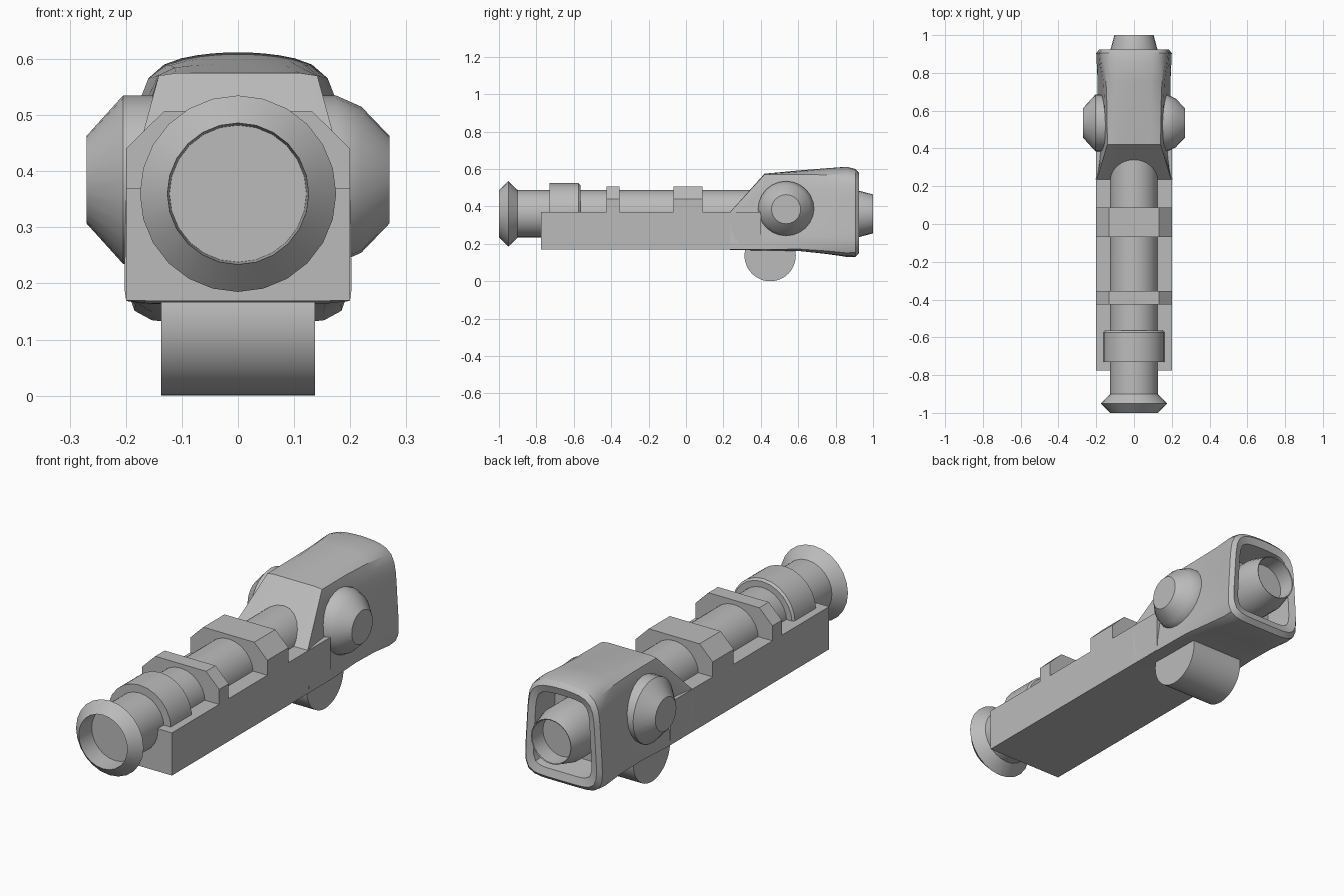
import bpy, bmesh, math
from mathutils import Matrix

cube = bpy.data.objects.get("Cube")
if cube:
    bpy.data.objects.remove(cube, do_unlink=True)

grey = bpy.data.materials.new("plain grey")
grey.use_nodes = True
colour = (0.5, 0.5, 0.5, 1)
grey.diffuse_color = colour
grey.node_tree.nodes["Principled BSDF"].inputs["Base Color"].default_value = colour

AXIS_Z = 0.36


def finish(name, bm, smooth=True):
    bmesh.ops.recalc_face_normals(bm, faces=bm.faces)
    mesh = bpy.data.meshes.new(name)
    bm.to_mesh(mesh)
    bm.free()
    mesh.materials.append(grey)
    obj = bpy.data.objects.new(name, mesh)
    bpy.context.collection.objects.link(obj)
    if smooth:
        bpy.ops.object.select_all(action='DESELECT')
        obj.select_set(True)
        bpy.context.view_layer.objects.active = obj
        bpy.ops.object.shade_smooth_by_angle(angle=math.radians(30))
    return obj


def loft(name, rings, transform=None):
    """Bridge rings of points and close both ends."""
    bm = bmesh.new()
    loops = [[bm.verts.new(p) for p in ring] for ring in rings]
    n = len(loops[0])
    for a, b in zip(loops, loops[1:]):
        for i in range(n):
            j = (i + 1) % n
            bm.faces.new((a[i], a[j], b[j], b[i]))
    bm.faces.new(loops[0])
    bm.faces.new(loops[-1])
    if transform:
        bm.transform(transform)
    return finish(name, bm)


def turned(name, profile, transform, segments=24):
    """Turn a (distance along y, radius) profile around the y axis."""
    turns = [2 * math.pi * i / segments for i in range(segments)]
    return loft(name, [[(r * math.cos(t), y, r * math.sin(t)) for t in turns]
                       for y, r in profile], transform)


def extruded(name, outline, y0, y1):
    return loft(name, [[(x, y, z) for x, z in outline] for y in (y0, y1)])


def section(y, bottom, top, half_bottom, half_top, power, dome=0, count=48):
    """Rounded trapezoid across the y axis, with an optional domed top."""
    ring = []
    for i in range(count):
        t = 2 * math.pi * i / count
        c, s = math.cos(t), math.sin(t)
        r = (abs(c) ** power + abs(s) ** power) ** (-1 / power)
        u, v = r * c, r * s
        h = (v + 1) / 2
        x = u * (half_bottom + (half_top - half_bottom) * h)
        z = bottom + (top - bottom) * h + dome * (1 - u * u) * max(v, 0)
        ring.append((x, y, z))
    return ring


# Main tube with flared, hollow front end
on_axis = Matrix.Translation((0, 0, AXIS_Z))
turned("main_tube", [(-0.91, 0.115), (-0.91, 0.122), (-1.0, 0.126), (-0.95, 0.175),
                     (-0.9, 0.127), (0.5, 0.127)], on_axis)
turned("tube_collar", [(-0.73, 0.127), (-0.73, 0.164), (-0.575, 0.164),
                       (-0.565, 0.155), (-0.565, 0.127)], on_axis)

# Rail block and the two chamfered clamps over the tube
extruded("rail_block", [(-0.2, 0.17), (0.2, 0.17), (0.2, 0.37), (-0.2, 0.37)], -0.775, 0.4)
clamp = [(-0.2, 0.3), (0.2, 0.3), (0.2, 0.44), (0.132, 0.507),
         (-0.132, 0.507), (-0.2, 0.44)]
for name, y0, y1 in (("front_clamp", -0.425, -0.355), ("rear_clamp", -0.068, 0.088)):
    extruded(name, clamp, y0, y1)

# Rounded rear housing, sloped in front and hollowed at the back
loft("rear_housing", [
    section(0.235, 0.168, 0.37, 0.203, 0.2, 40),
    section(0.42, 0.164, 0.575, 0.204, 0.144, 30),
    section(0.6, 0.162, 0.58, 0.203, 0.148, 14, 0.012),
    section(0.75, 0.146, 0.582, 0.2, 0.158, 9, 0.022),
    section(0.86, 0.13, 0.582, 0.205, 0.175, 7, 0.03),
    section(0.905, 0.13, 0.575, 0.207, 0.18, 6, 0.025),
    section(0.925, 0.15, 0.56, 0.19, 0.165, 6, 0.02),
    section(0.915, 0.185, 0.535, 0.155, 0.135, 7, 0.01),
    section(0.78, 0.2, 0.525, 0.145, 0.13, 8),
])

# Hollow eyepiece
turned("eyepiece", [(0.75, 0.128), (0.91, 0.128), (1.0, 0.104), (0.998, 0.1),
                    (0.92, 0.098)], on_axis)

# Side knobs
for name, side, profile in (
        ("left_knob", -1, [(0.1, 0.15), (0.175, 0.15), (0.22, 0.13), (0.27, 0.078)]),
        ("right_knob", 1, [(0.1, 0.15), (0.205, 0.15), (0.27, 0.078)])):
    place = Matrix.Translation((0, 0.535, 0.385)) @ Matrix.Rotation(side * math.pi / 2, 4, 'Z')
    knob = turned(name, profile, place)

# Cross roller under the housing
turned("under_roller", [(-0.137, 0.137), (0.137, 0.137)],
       Matrix.Translation((0, 0.45, 0.137)) @ Matrix.Rotation(math.pi / 2, 4, 'Z'), 48)
